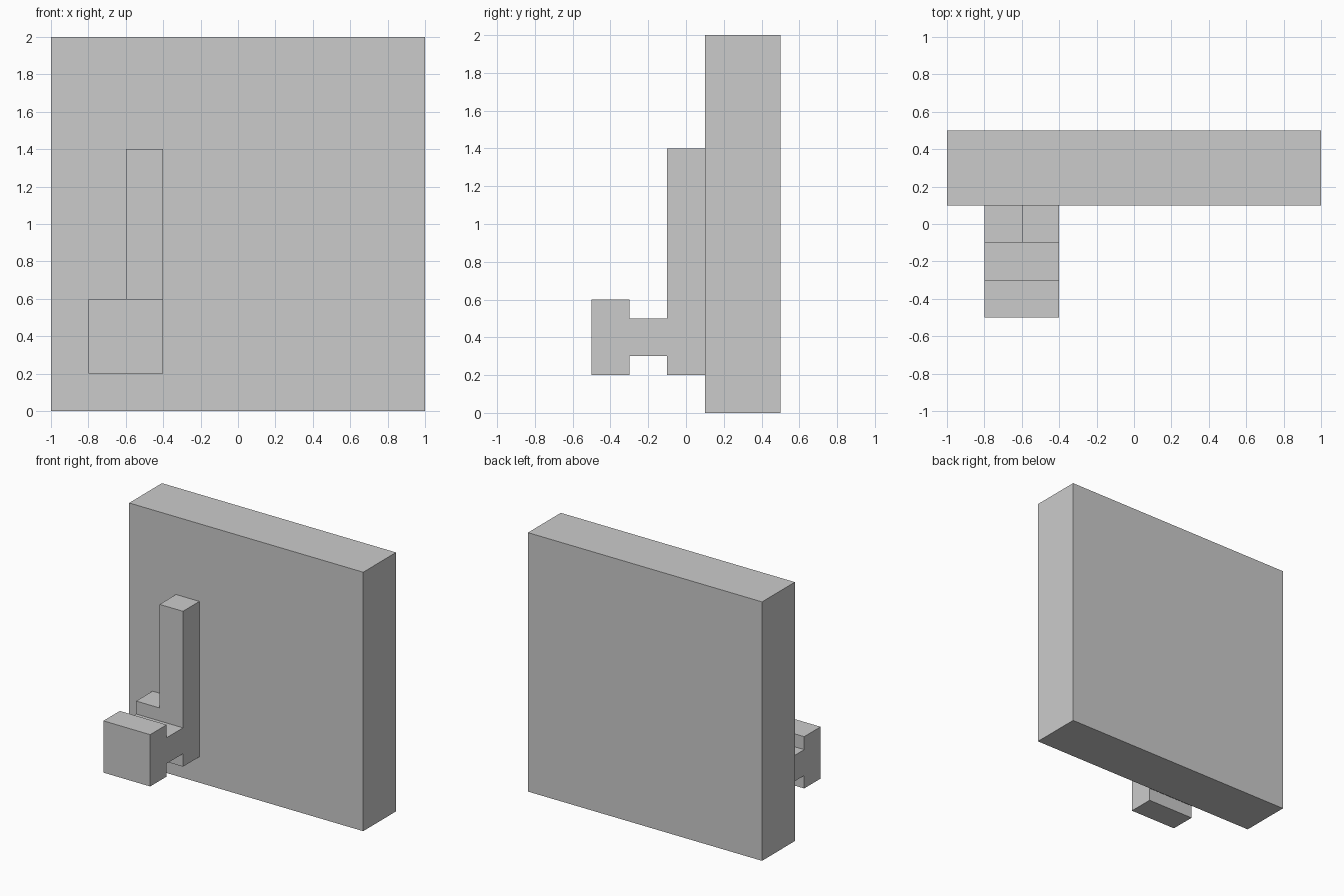
import bpy

if "Cube" in bpy.data.objects:
    bpy.data.objects.remove(bpy.data.objects["Cube"])


def box(name, x, y, z):
    """Axis-aligned box from (min, max) ranges."""
    spans = (x, y, z)
    bpy.ops.mesh.primitive_cube_add(size=1, location=[(a + b) / 2 for a, b in spans])
    obj = bpy.context.object
    obj.name = obj.data.name = name
    obj.scale = [b - a for a, b in spans]
    bpy.ops.object.transform_apply(location=False, rotation=False, scale=True)
    return obj


# Main slab
box("slab", (-1, 1), (0.1, 0.5), (0, 2))

# Lever column in front of the slab, stacked in three sections
column_x, mount_y = (-0.6, -0.4), (-0.1, 0.1)
for name, z in (("column_base", (0.2, 0.6)),
                ("column_band", (0.6, 0.8)),
                ("column_top", (0.8, 1.4))):
    box(name, column_x, mount_y, z)

# Block beside the column base
box("side_block", (-0.8, -0.6), mount_y, (0.2, 0.6))

# Handle: narrow neck and wide knob
handle_x = (-0.8, -0.4)
box("handle_neck", handle_x, (-0.3, -0.1), (0.3, 0.5))
box("handle_knob", handle_x, (-0.5, -0.3), (0.2, 0.6))
